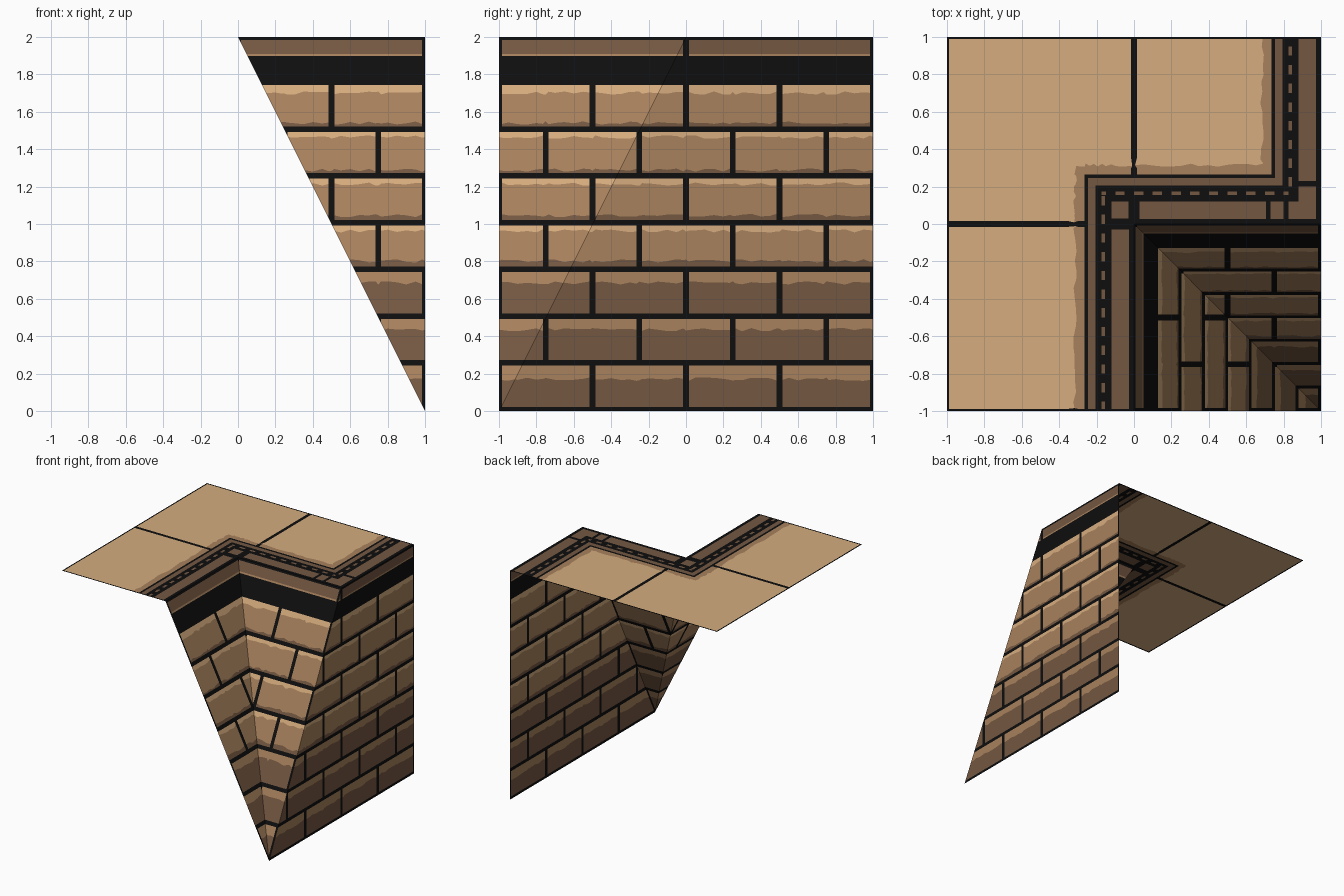
import bpy, bmesh, math, random
from mathutils import Vector

if "Cube" in bpy.data.objects:
    bpy.data.objects.remove(bpy.data.objects["Cube"])

random.seed(4)


def material(name, rgb):
    lin = [((c / 255 + 0.055) / 1.055) ** 2.4 if c > 10 else c / 255 / 12.92 for c in rgb]
    m = bpy.data.materials.new(name)
    m.diffuse_color = (*lin, 1)
    m.use_nodes = True
    m.node_tree.nodes["Principled BSDF"].inputs["Base Color"].default_value = m.diffuse_color
    return m


MATS = [material("mortar_black", (14, 14, 14)), material("dark_brown", (116, 87, 65)),
        material("mid_brown", (167, 129, 92)), material("tan", (213, 172, 126))]
BLACK, DARK, MID, TAN = range(4)


def panel(name, polys, u_cuts, v_cuts, colour, wobble, place):
    """Flat panel drawn in (u, v), cut along lines, coloured by rule, then placed in space."""
    bm = bmesh.new()
    for p in polys:
        bm.faces.new([bm.verts.new((u, v, 0)) for u, v in p])
    bmesh.ops.remove_doubles(bm, verts=bm.verts, dist=1e-5)
    for axis, cuts in ((Vector((1, 0, 0)), u_cuts), (Vector((0, 1, 0)), v_cuts)):
        for c in sorted(set(round(c, 4) for c in cuts)):
            bmesh.ops.bisect_plane(bm, geom=bm.verts[:] + bm.edges[:] + bm.faces[:],
                                   plane_co=axis * c, plane_no=axis, dist=1e-5)
    for f in bm.faces:
        c = f.calc_center_median()
        f.material_index = colour(c.x, c.y)
    for v in bm.verts:
        if not v.is_boundary:
            du, dv = wobble(v.co.x, v.co.y)
            v.co.x += du
            v.co.y += dv
    for v in bm.verts:
        v.co = place(v.co.x, v.co.y)
    me = bpy.data.meshes.new(name)
    bm.to_mesh(me)
    bm.free()
    for m in MATS:
        me.materials.append(m)
    bpy.context.collection.objects.link(bpy.data.objects.new(name, me))


# Brick courses: bottom of the highlight and top of the shade strip, per row
ROW = 0.25
HIGH = [0.17, 0.185, 0.185, 0.213, 0.213, 0.215, 0.2]
SHADE = [0, 0, 0, 0.053, 0.046, 0.038, 0.04]
BANDS = [i * ROW + b for i in range(7) for b in (HIGH[i], SHADE[i]) if b]
LIP = [1.898, 1.91, 1.985]
HALF = 0.015


def brick_colour(u, z):
    if z > 1.743:
        # overhang shadow band with the lip stones above it
        if z < LIP[0] or z > LIP[2] or abs(u - round(u)) < HALF:
            return BLACK
        return MID if z < LIP[1] else DARK
    i = int((z + 0.007) / ROW)
    t = z - i * ROW
    joint = (u + (0.25 if i % 2 else 0)) / 0.5
    if t < 0.022 or abs(joint - round(joint)) * 0.5 < HALF:
        return BLACK
    lower = i < 3
    if t > HIGH[i]:
        return MID if lower else TAN
    return DARK if lower or t < SHADE[i] else MID


def brick_wobble(u, z):
    hit = any(abs(z - b) < 1e-3 for b in BANDS)
    return (0, random.uniform(-0.009, 0.009) if hit else 0)


wall_u = [i * 0.05 for i in range(-20, 21)] + [i * ROW + s for i in range(-4, 5) for s in (-HALF, HALF)]
wall_v = BANDS + LIP + [i * ROW + o for i in range(8) for o in (-0.007, 0.022)]


def wall(name, poly, place):
    panel(name, [poly], wall_u, wall_v, brick_colour, brick_wobble, place)


# Two sloping walls meeting in a valley, and the upright side wall
wall("west_slope", [(-1, 0), (0, 2), (-1, 2)], lambda u, z: (1 - z / 2, u, z))
wall("north_slope", [(0, 2), (1, 0), (1, 2)], lambda u, z: (u, z / 2 - 1, z))
wall("east_wall", [(-1, 0), (1, 0), (1, 2), (0, 2)], lambda u, z: (1, u, z))

# Paved top: border rings follow the distance to the cliff edge
RINGS = [0.028, 0.12, 0.155, 0.175, 0.205, 0.245, 0.265, 0.315]


def edge_distance(x, y):
    return min(max(-x, y), 1 - x)


def top_colour(x, y):
    d = edge_distance(x, y)
    if max(-x, y, -y) > 0.988 and not x > 0.988:
        return BLACK
    if d > 0.265:
        if abs(x) < HALF or abs(y) < HALF:
            return BLACK
        return MID if d < 0.315 else TAN
    along_x = y <= 1 - x and y >= -x
    t = x if along_x else y
    if d < 0.028 or d > 0.245:
        return BLACK
    if d < 0.12:
        # rim stones with a few joints
        if along_x:
            gap = abs(t) < 0.03 or 0.705 < t < 0.73 or 0.8 < t < 0.825
        else:
            gap = abs(t) < 0.03 or (x > 0 and 0.2 < t < 0.23)
        return BLACK if gap else DARK
    if d > 0.205:
        return DARK
    dash = 0.155 < d < 0.175 and math.floor(t / 0.05) % 2 == 0
    return DARK if dash else BLACK


def top_wobble(x, y):
    if abs(edge_distance(x, y) - 0.315) > 1e-3:
        return (0, 0)
    return (random.uniform(-0.01, 0.01), random.uniform(-0.01, 0.01))


grid = [i * 0.05 for i in range(-20, 21)]
top_u = grid + [-r for r in RINGS] + [1 - r for r in RINGS] + [-0.988, -HALF, HALF, -0.03, 0.03, 0.705, 0.73, 0.825]
top_v = grid + RINGS + [-0.988, 0.988, -HALF, HALF, -0.03, 0.03, 0.23]
panel("cliff_top", [[(-1, -1), (0, -1), (0, 0), (-1, 0)], [(-1, 0), (0, 0), (0, 1), (-1, 1)],
                    [(0, 0), (1, 0), (1, 1), (0, 1)]],
      top_u, top_v, top_colour, top_wobble, lambda x, y: (x, y, 2))
